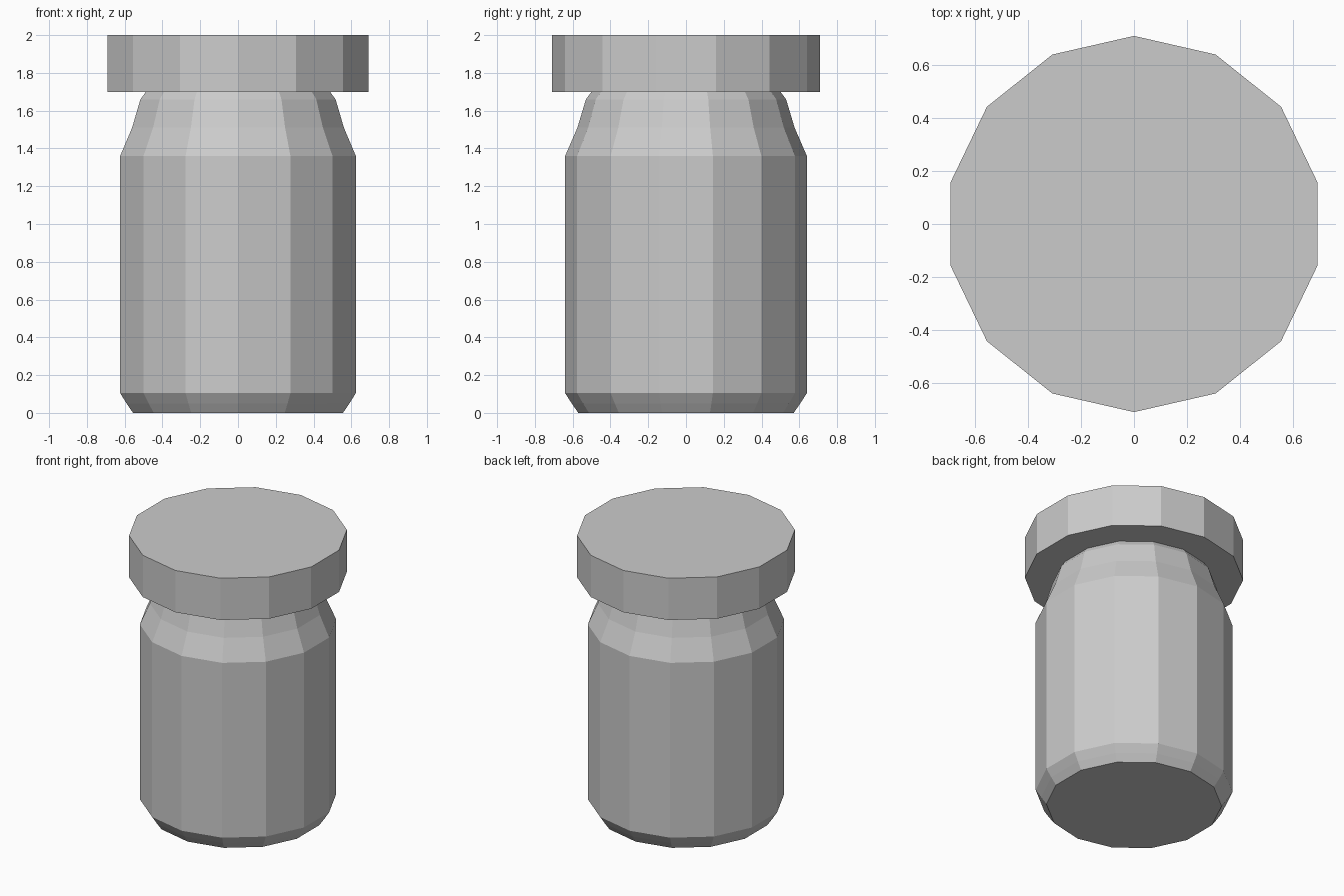
import bpy
import bmesh
from math import cos, sin, pi

SIDES = 14

cube = bpy.data.objects.get("Cube")
if cube:
    bpy.data.objects.remove(cube, do_unlink=True)

grey = bpy.data.materials.new("plain grey")
grey.use_nodes = True
colour = (0.6, 0.6, 0.6, 1)
grey.diffuse_color = colour
grey.node_tree.nodes["Principled BSDF"].inputs["Base Color"].default_value = colour


def lathe(name, profile):
    """Faceted closed solid from (radius, height) rings, bottom to top."""
    bm = bmesh.new()
    rings = []
    for r, z in profile:
        angles = [pi / 2 + 2 * pi * i / SIDES for i in range(SIDES)]
        rings.append([bm.verts.new((r * cos(a), r * sin(a), z)) for a in angles])
    for low, high in zip(rings, rings[1:]):
        for i in range(SIDES):
            j = (i + 1) % SIDES
            bm.faces.new((low[i], low[j], high[j], high[i]))
    bm.faces.new(rings[0][::-1])
    bm.faces.new(rings[-1])
    mesh = bpy.data.meshes.new(name)
    bm.to_mesh(mesh)
    bm.free()
    mesh.materials.append(grey)
    obj = bpy.data.objects.new(name, mesh)
    bpy.context.collection.objects.link(obj)
    return obj


# Jar body: rounded foot, straight wall, sloping shoulder and neck
lathe("jar_body", [(0.57, 0), (0.605, 0.05), (0.64, 0.105), (0.64, 1.36),
                   (0.575, 1.51), (0.53, 1.66), (0.50, 1.70)])

# Flat overhanging lid
lathe("lid", [(0.71, 1.70), (0.71, 2.0)])
